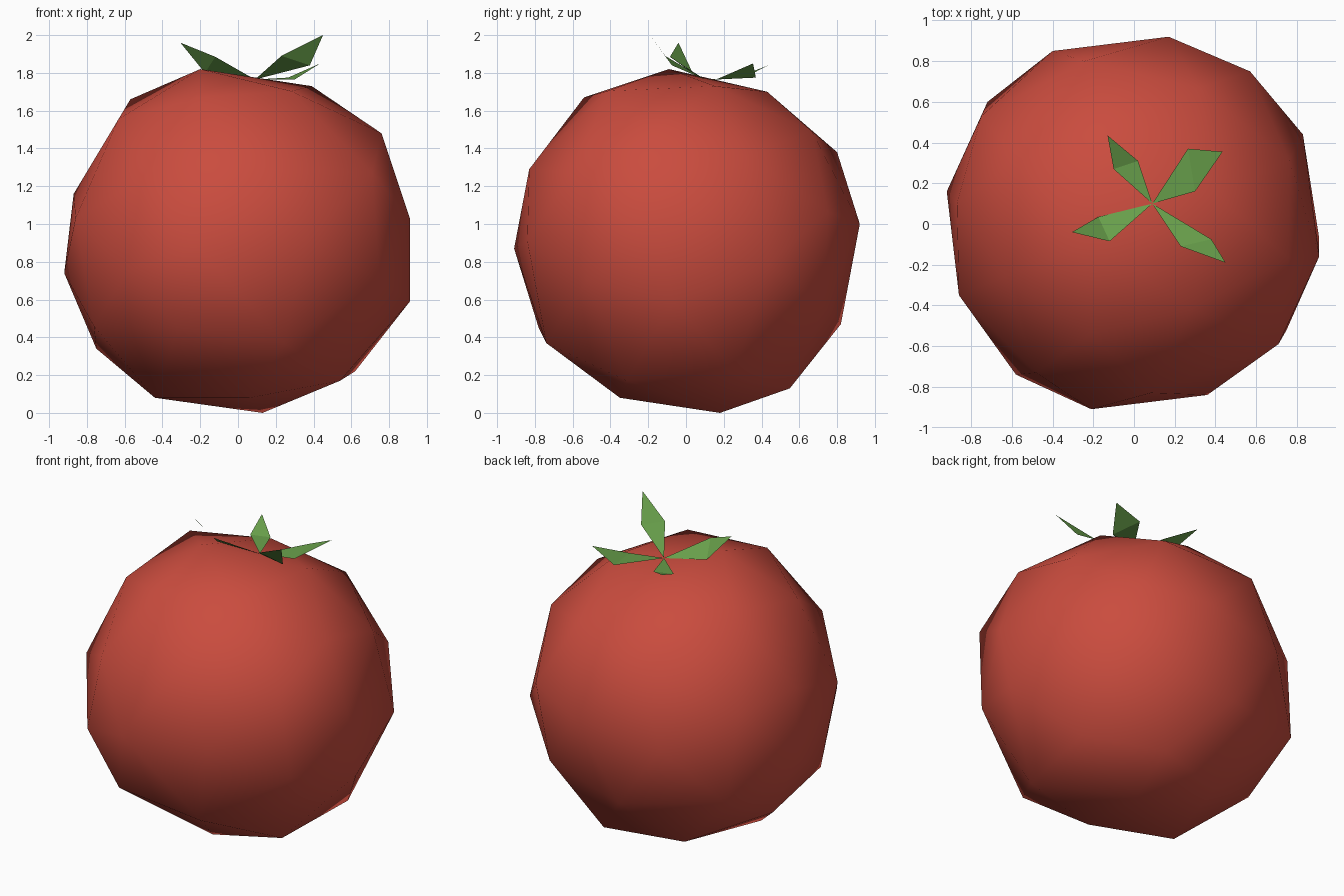
import bpy, bmesh, math
from mathutils import Matrix, Vector

if "Cube" in bpy.data.objects:
    bpy.data.objects.remove(bpy.data.objects["Cube"])

R, MID = 0.94, 0.91


def material(name, rgb):
    m = bpy.data.materials.new(name)
    m.diffuse_color = (*rgb, 1)
    m.use_nodes = True
    m.node_tree.nodes["Principled BSDF"].inputs["Base Color"].default_value = m.diffuse_color
    return m


def make_object(name, bm, mat, smooth):
    me = bpy.data.meshes.new(name)
    bm.to_mesh(me)
    bm.free()
    me.materials.append(mat)
    for p in me.polygons:
        p.use_smooth = smooth
    ob = bpy.data.objects.new(name, me)
    bpy.context.collection.objects.link(ob)


red = material("tomato red", (0.59, 0.072, 0.048))
green = material("leaf green", (0.14, 0.35, 0.07))

# Fruit: once-divided icosahedron, slightly turned
phi = (1 + math.sqrt(5)) / 2
corners = []
for a in (-1, 1):
    for b in (-phi, phi):
        corners += [Vector((0, a, b)), Vector((a, b, 0)), Vector((b, 0, a))]
mids = [p + q for i, p in enumerate(corners) for q in corners[:i]
        if (p - q).length < 2.1]
w = Vector((0.083, -0.167, -0.164))
turn = Matrix.Rotation(w.length, 3, w)
base = [turn @ p.normalized() * R for p in corners + mids]
pts = [p.copy() for p in base]

# Uneven outline of the fruit: front (x,z), right (y,z), top (x,y)
outlines = {
    (0, 2): [(.13, -.91), (-.44, -.83), (-.75, -.57), (-.92, -.17), (-.87, .25),
             (-.57, .75), (-.20, .91), (.39, .82), (.76, .57), (.91, .12),
             (.87, -.32), (.62, -.69), (.54, -.74)],
    (1, 2): [(.18, -.91), (-.35, -.83), (-.74, -.54), (-.78, -.46), (-.91, -.04),
             (-.83, .38), (-.54, .76), (-.09, .91), (.43, .79), (.80, .47),
             (.91, 0), (.82, -.44), (.55, -.78)],
    (0, 1): [(-.40, .85), (.17, .92), (.57, .75), (.83, .44), (.91, -.07),
             (.75, -.52), (.71, -.59), (.36, -.84), (-.21, -.91), (-.58, -.74),
             (-.86, -.35), (-.92, .16), (-.75, .53), (-.72, .60)],
}
for (i, j), outline in outlines.items():
    k, used = 3 - i - j, set()
    for u, v in outline:
        n = min((n for n in range(len(base)) if abs(base[n][k]) < 0.5 and n not in used),
                key=lambda n: math.hypot(base[n][i] - u, base[n][j] - v))
        used.add(n)
        pts[n][i], pts[n][j] = u, v

bm = bmesh.new()
for p in pts:
    bm.verts.new(p + Vector((0, 0, MID)))
bmesh.ops.convex_hull(bm, input=bm.verts)
loose = [v for v in bm.verts if not v.link_faces]
bmesh.ops.delete(bm, geom=loose, context='VERTS')
bmesh.ops.recalc_face_normals(bm, faces=bm.faces)
make_object("tomato_body", bm, red, True)

# Leaves: folded kites from one point (right side, tip, left side)
root = (0.09, 0.10, 1.765)
leaves = {
    "leaf_back_left": [(.02, .31, 1.775), (-.13, .435, 1.84), (-.10, .27, 1.775)],
    "leaf_back_right": [(.30, .16, 1.765), (.435, .355, 1.85), (.265, .37, 1.775)],
    "leaf_front_right": [(.23, -.11, 1.89), (.45, -.19, 2.0), (.38, -.075, 1.84)],
    "leaf_left": [(-.175, .035, 1.80), (-.305, -.04, 1.96), (-.12, -.085, 1.885)],
}
for name, (right, tip, left) in leaves.items():
    bm = bmesh.new()
    o, r, t, l = [bm.verts.new(p) for p in (root, right, tip, left)]
    bm.faces.new((o, r, l))
    bm.faces.new((r, t, l))
    for f in bm.faces:
        f.normal_update()
        if f.normal.z < 0:
            f.normal_flip()
    make_object(name, bm, green, False)
